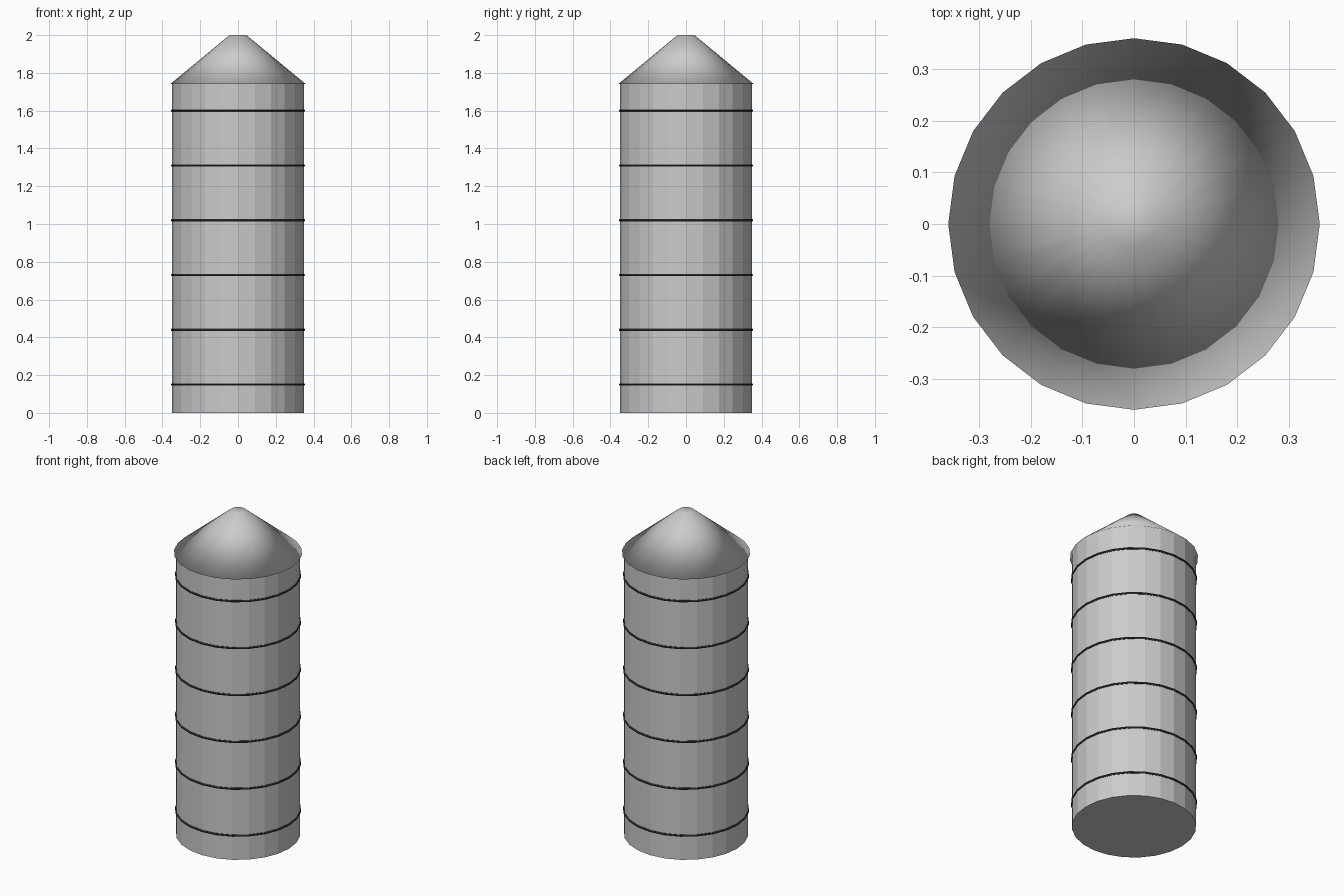
import bpy

if "Cube" in bpy.data.objects:
    bpy.data.objects.remove(bpy.data.objects["Cube"])

SIDES = 24

# Dark material for the hoops
dark = bpy.data.materials.new("dark_metal")
dark.diffuse_color = (0.03, 0.03, 0.035, 1)
dark.use_nodes = True
dark.node_tree.nodes["Principled BSDF"].inputs["Base Color"].default_value = dark.diffuse_color

# Silo body: flat-sided cylinder
bpy.ops.mesh.primitive_cylinder_add(vertices=SIDES, radius=0.349, depth=1.74,
                                    location=(0, 0, 0.87))
bpy.context.object.name = "silo_body"

# Reinforcing hoops, evenly spaced up the body
for i in range(6):
    bpy.ops.mesh.primitive_torus_add(major_segments=SIDES, minor_segments=6,
                                     major_radius=0.348, minor_radius=0.007,
                                     location=(0, 0, 0.15 + 0.29 * i))
    hoop = bpy.context.object
    hoop.name = f"hoop_{i + 1}"
    hoop.data.materials.append(dark)

# Conical roof with slight overhang and blunt tip, smooth over its rims
bpy.ops.mesh.primitive_cone_add(vertices=SIDES, radius1=0.36, radius2=0.045,
                                depth=0.26, location=(0, 0, 1.87))
bpy.context.object.name = "roof"
bpy.ops.object.shade_smooth()
